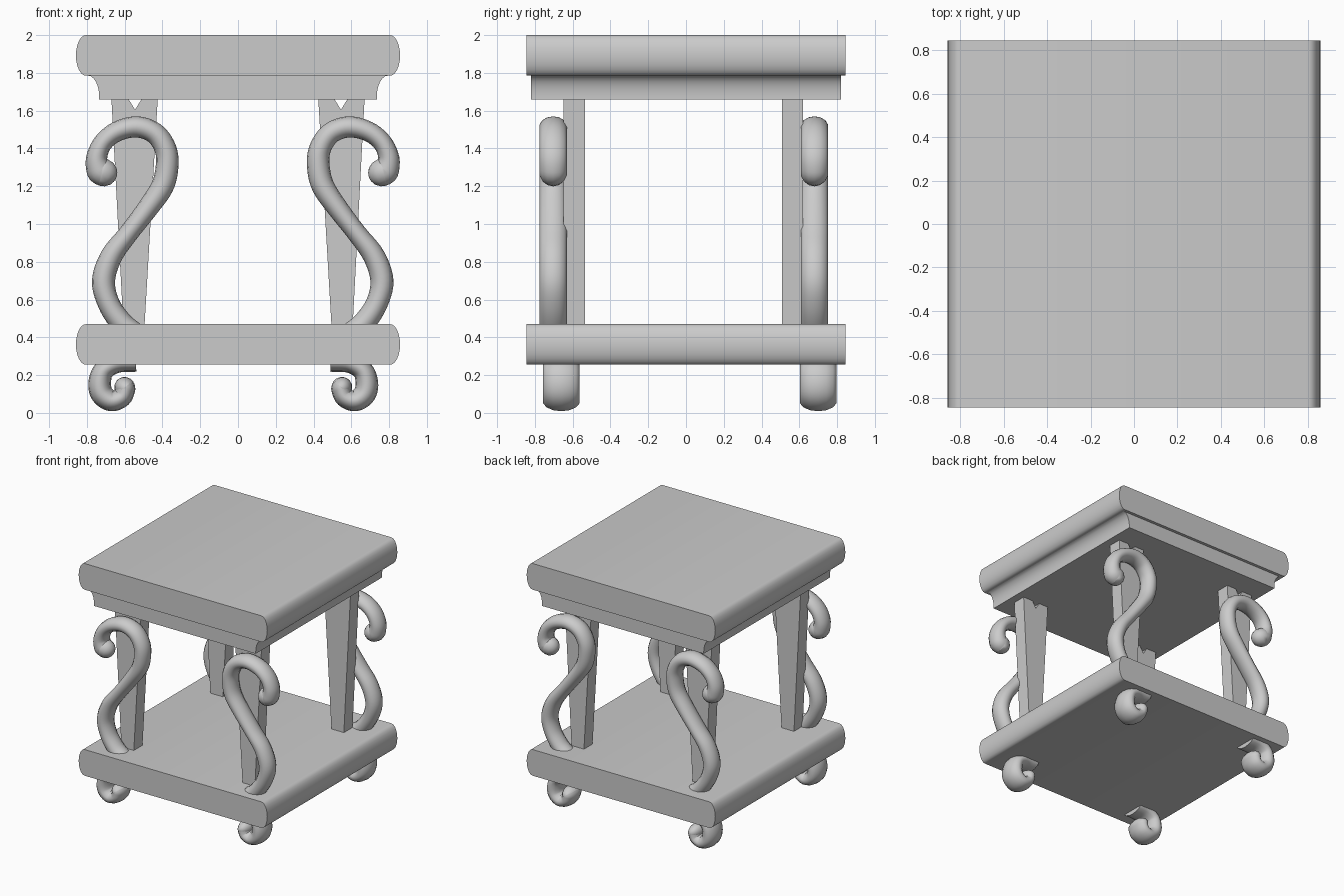
import bpy, bmesh, math
from mathutils import Vector

if "Cube" in bpy.data.objects:
    bpy.data.objects.remove(bpy.data.objects["Cube"])


def finish(name, bm, angle=35):
    bmesh.ops.recalc_face_normals(bm, faces=bm.faces)
    mesh = bpy.data.meshes.new(name)
    bm.to_mesh(mesh)
    bm.free()
    ob = bpy.data.objects.new(name, mesh)
    bpy.context.collection.objects.link(ob)
    bpy.ops.object.select_all(action='DESELECT')
    ob.select_set(True)
    bpy.context.view_layer.objects.active = ob
    bpy.ops.object.shade_smooth_by_angle(angle=math.radians(angle))
    return ob


def extrude_profile(name, pts, y0, y1):
    """Extrude a closed xz outline from y0 to y1."""
    bm = bmesh.new()
    face = bm.faces.new([bm.verts.new((x, y0, z)) for x, z in pts])
    res = bmesh.ops.extrude_face_region(bm, geom=[face])
    verts = [g for g in res['geom'] if isinstance(g, bmesh.types.BMVert)]
    bmesh.ops.translate(bm, verts=verts, vec=(0, y1 - y0, 0))
    return finish(name, bm)


def mirrored(half):
    return half + [(-x, z) for x, z in reversed(half)]


def smooth_path(pts, steps=5):
    """Catmull-Rom through (x, z, radius) points."""
    p = [Vector(q) for q in pts]
    p = [2 * p[0] - p[1]] + p + [2 * p[-1] - p[-2]]
    out = []
    for i in range(1, len(p) - 2):
        a, b, c, d = p[i - 1:i + 3]
        for s in range(steps):
            t = s / steps
            out.append(0.5 * (2 * b + (c - a) * t + (2 * a - 5 * b + 4 * c - d) * t * t
                              + (3 * b - a - 3 * c + d) * t ** 3))
    return out + [p[-2]]


def scroll(name, pts, side, dx, y, ry, sides=14):
    """Sweep a flattened tube along an xz path; the last end is rounded."""
    path = smooth_path(pts)
    rings = []
    for i, q in enumerate(path):
        d = path[min(i + 1, len(path) - 1)] - path[max(i - 1, 0)]
        d = Vector((d.x, d.y)).normalized()
        rings.append((q.x, q.y, d, q.z, ry))
    x, z, d, r, _ = rings[-1]
    for a in (25, 50, 70, 84):
        s, c = math.sin(math.radians(a)), math.cos(math.radians(a))
        rings.append((x + d.x * r * s, z + d.y * r * s, d, r * c, ry * c))
    bm = bmesh.new()
    loops = []
    for x, z, d, r, w in rings:
        loop = []
        for k in range(sides):
            a = 2 * math.pi * k / sides
            u = r * math.cos(a)
            loop.append(bm.verts.new((side * (x - d.y * u + dx),
                                      y + w * math.sin(a), z + d.x * u)))
        loops.append(loop)
    for la, lb in zip(loops, loops[1:]):
        for k in range(sides):
            n = (k + 1) % sides
            bm.faces.new((la[k], la[n], lb[n], lb[k]))
    bm.faces.new(loops[0])
    bm.faces.new(loops[-1])
    return finish(name, bm, 60)


# Top and bottom boards with bullnose sides
for name, z0, z1 in (("top_board", 1.785, 2.0), ("lower_shelf", 0.255, 0.47)):
    zc, h = (z0 + z1) / 2, (z1 - z0) / 2
    edge = [(0.805 + 0.053 * math.cos(math.radians(a)), zc + h * math.sin(math.radians(a)))
            for a in range(-90, 91, 15)]
    extrude_profile(name, mirrored(edge), -0.845, 0.845)

# Cove moulding under the top
cove = [(0.735, 1.66)] + [(0.795 - 0.06 * math.cos(math.radians(a)),
                           1.675 + 0.111 * math.sin(math.radians(a))) for a in range(0, 91, 15)]
extrude_profile("cove_moulding", mirrored(cove), -0.82, 0.82)

# Tapered posts with a notch at the top
post = [(0.495, 0.46), (0.607, 0.46), (0.67, 1.662), (0.58, 1.662),
        (0.545, 1.605), (0.51, 1.662), (0.425, 1.662)]

# Scroll and curled foot centre lines: x, z, in-plane radius
scroll_path = [(0.60, 0.42, .06), (0.67, 0.48, .06), (0.735, 0.58, .058), (0.762, 0.70, .061),
               (0.72, 0.83, .058), (0.63, 0.95, .052), (0.53, 1.08, .055), (0.45, 1.20, .06),
               (0.425, 1.31, .06), (0.435, 1.40, .058), (0.49, 1.48, .056), (0.585, 1.514, .056),
               (0.69, 1.49, .053), (0.765, 1.43, .051), (0.798, 1.35, .056), (0.785, 1.285, .068),
               (0.762, 1.272, .073)]
foot_path = [(0.49, 0.268, .05), (0.59, 0.262, .05), (0.66, 0.225, .055), (0.682, 0.16, .06),
             (0.67, 0.10, .06), (0.62, 0.064, .056), (0.565, 0.082, .052), (0.547, 0.125, .053),
             (0.55, 0.135, .055)]

for end, post_y, scroll_y, foot_y in (("front", (-0.648, -0.535), -0.703, -0.66),
                                      ("back", (0.508, 0.62), 0.68, 0.70)):
    for label, side in (("left", -1), ("right", 1)):
        tag = f"{end}_{label}"
        extrude_profile(f"{tag}_post", [(side * x, z) for x, z in post], *post_y)
        scroll(f"{tag}_scroll", scroll_path, side, 0 if side > 0 else -0.05, scroll_y, 0.074)
        scroll(f"{tag}_foot", foot_path, side, 0 if side > 0 else 0.05, foot_y, 0.1)
